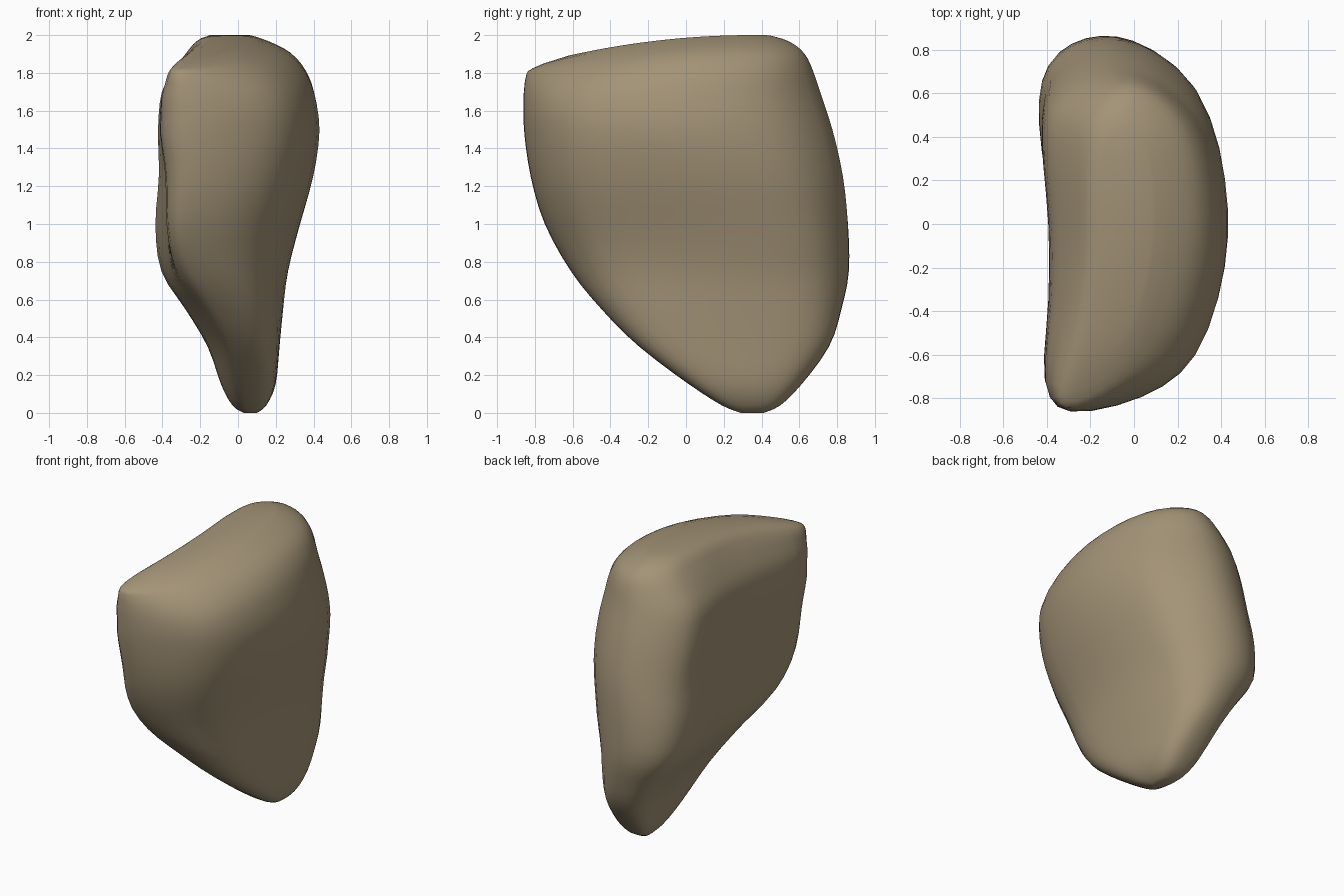
import bpy, bmesh

if "Cube" in bpy.data.objects:
    bpy.data.objects.remove(bpy.data.objects["Cube"])

# Plan outlines (x, y), counter-clockwise from the front tip, at four heights
LOW = [(.03, -.18), (.13, -.165), (.195, -.05), (.215, .20), (.21, .43), (.175, .62), (.09, .72),
       (-.03, .73), (-.125, .68), (-.15, .51), (-.135, .22), (-.10, -.02), (-.05, -.15)]
MID = [(-.26, -.68), (-.02, -.635), (.185, -.45), (.29, -.03), (.30, .38), (.22, .68), (0, .83),
       (-.22, .84), (-.39, .72), (-.43, .48), (-.37, .05), (-.36, -.35), (-.355, -.63)]
HIGH = [(-.28, -.86), (.05, -.79), (.29, -.60), (.42, -.20), (.42, .20), (.31, .54), (.04, .76),
        (-.20, .74), (-.38, .59), (-.41, .38), (-.38, 0), (-.38, -.35), (-.40, -.72)]
TOP = [(-.30, -.82), (-.16, -.77), (.03, -.58), (.15, -.21), (.17, .15), (.12, .42), (0, .55),
       (-.11, .54), (-.20, .43), (-.22, .20), (-.22, -.10), (-.26, -.42), (-.33, -.72)]

# Extents by height: z, xmin, xmax, ymin, ymax
ROWS = [(0, .03, .10, .29, .41), (.04, -.03, .15, .19, .50), (.15, -.09, .20, .02, .61),
        (.35, -.16, .22, -.25, .76), (.55, -.28, .24, -.45, .825), (.75, -.41, .265, -.61, .865),
        (1.0, -.44, .33, -.75, .86), (1.25, -.42, .40, -.825, .835), (1.5, -.425, .435, -.86, .78),
        (1.7, -.41, .405, -.865, .715), (1.82, -.39, .36, -.86, .675), (1.91, -.37, .285, -.85, .63),
        (1.97, -.33, .17, -.82, .55), (2.0, -.22, .08, -.62, .44)]


def spline(a, b, c, d, t):
    """Catmull-Rom blend of four tuples."""
    return tuple(q + .5 * t * (r - p + t * (2*p - 5*q + 4*r - s + t * (3*(q - r) + s - p)))
                 for p, q, r, s in zip(a, b, c, d))


def smooth_loop(pts, n=3):
    m = len(pts)
    return [spline(pts[i-1], pts[i], pts[(i+1) % m], pts[(i+2) % m], k / n)
            for i in range(m) for k in range(n)]


def unit(pts):
    """Scale an outline to the 0..1 square."""
    xs, ys = zip(*pts)
    return [((x - min(xs)) / (max(xs) - min(xs)), (y - min(ys)) / (max(ys) - min(ys)))
            for x, y in pts]


def mix(a, b, t):
    t = max(0, min(1, t))
    return [tuple(p + (q - p) * t for p, q in zip(u, v)) for u, v in zip(a, b)]


low, mid, high, top = (unit(smooth_loop(s)) for s in (LOW, MID, HIGH, TOP))


def outline(z):
    """Unit outline at a height."""
    if z < .9:
        return mix(low, mid, (z - .3) / .6)
    if z < 1.6:
        return mix(mid, high, (z - .9) / .6)
    return mix(high, top, ((z - 1.6) / .37) ** 2)


def crown(z, y):
    """Crown falls away towards the front."""
    w = max(0, (z - 1.2) / .8) ** 2
    return z - w * .115 * (y - .35) ** 2


# Smooth the extents vertically
levels = []
for i in range(len(ROWS) - 1):
    quad = [ROWS[max(0, min(len(ROWS) - 1, i + j))] for j in (-1, 0, 1, 2)]
    levels += [spline(*quad, k / 3) for k in range(3)]
levels.append(ROWS[-1])

# Loft the boulder
bm = bmesh.new()
rings = []
for z, x0, x1, y0, y1 in levels:
    ring = []
    for u, v in unit(outline(z)):
        y = y0 + v * (y1 - y0)
        ring.append(bm.verts.new((x0 + u * (x1 - x0), y, crown(z, y))))
    rings.append(ring)
n = len(low)
for a, b in zip(rings, rings[1:]):
    for i in range(n):
        j = (i + 1) % n
        bm.faces.new((a[i], a[j], b[j], b[i]))
bm.faces.new(rings[0][::-1])
# Close the crown
cap = bm.faces.new(rings[-1])
bmesh.ops.triangulate(bm, faces=[cap])
# Soften the body, keeping the foot and the crown in place
inner = [v for r in rings[3:-3] for v in r]
for _ in range(2):
    bmesh.ops.smooth_vert(bm, verts=inner, factor=.3, use_axis_x=True, use_axis_y=True)
bmesh.ops.recalc_face_normals(bm, faces=bm.faces)
for f in bm.faces:
    f.smooth = True

mesh = bpy.data.meshes.new("boulder")
bm.to_mesh(mesh)
bm.free()
stone = bpy.data.materials.new("tan stone")
stone.diffuse_color = (.37, .295, .185, 1)
stone.use_nodes = True
stone.node_tree.nodes["Principled BSDF"].inputs["Base Color"].default_value = stone.diffuse_color
mesh.materials.append(stone)
bpy.context.collection.objects.link(bpy.data.objects.new("boulder", mesh))
